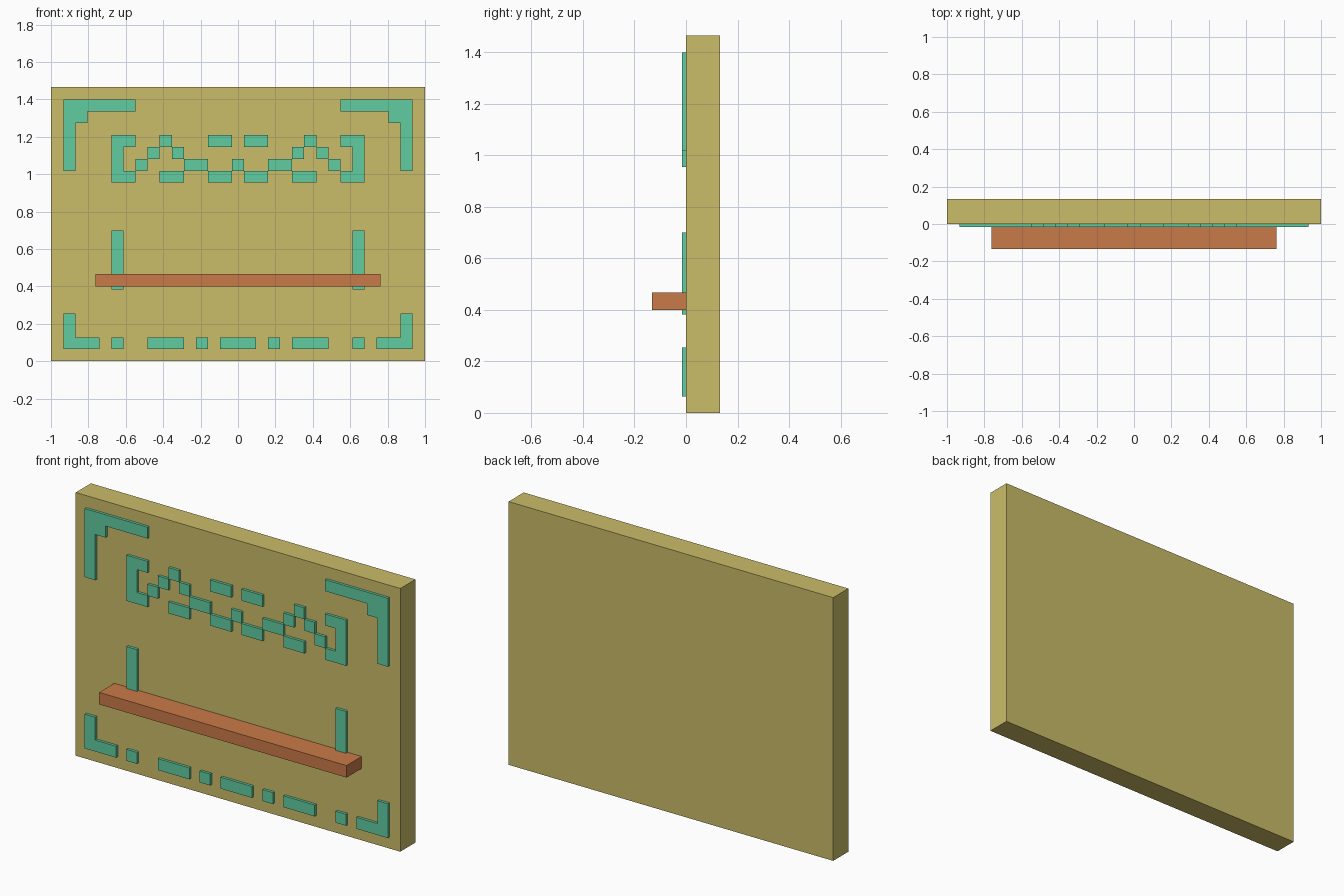
import bpy
import bmesh

cube = bpy.data.objects.get("Cube")
if cube:
    bpy.data.objects.remove(cube, do_unlink=True)


def material(name, rgb):
    mat = bpy.data.materials.new(name)
    mat.use_nodes = True
    mat.diffuse_color = (*rgb, 1)
    mat.node_tree.nodes["Principled BSDF"].inputs["Base Color"].default_value = (*rgb, 1)
    return mat


def add_object(name, bm, mat):
    mesh = bpy.data.meshes.new(name)
    bm.to_mesh(mesh)
    bm.free()
    mesh.materials.append(mat)
    obj = bpy.data.objects.new(name, mesh)
    bpy.context.collection.objects.link(obj)
    return obj


def box(name, low, high, mat):
    bm = bmesh.new()
    bmesh.ops.create_cube(bm, size=1)
    for v in bm.verts:
        v.co = [(a + b) / 2 + c * (b - a) for a, b, c in zip(low, high, v.co)]
    return add_object(name, bm, mat)


CELL_X, CELL_Z, BASE_Z, RELIEF = 0.0644, 0.0636, 0.064, 0.015
COLUMNS = 29


def relief(name, rects, mat):
    """Raised pattern from (column, row, width, height) cell blocks, mirrored across x."""
    cells = set()
    for col, row, width, height in rects:
        for c in range(col, col + width):
            for r in range(row, row + height):
                cells |= {(c, r), (COLUMNS - 1 - c, r)}
    bm = bmesh.new()
    for c, r in sorted(cells):
        corners = ((c, r), (c + 1, r), (c + 1, r + 1), (c, r + 1))
        bm.faces.new([bm.verts.new(((i - COLUMNS / 2) * CELL_X, -RELIEF,
                                    BASE_Z + j * CELL_Z)) for i, j in corners])
    bmesh.ops.remove_doubles(bm, verts=bm.verts[:], dist=0.001)
    # Pull the outline back to the wall, then merge flat neighbours
    out = bmesh.ops.extrude_face_region(bm, geom=bm.faces[:], use_keep_orig=True)
    for v in out["geom"]:
        if isinstance(v, bmesh.types.BMVert):
            v.co.y = 0
    bmesh.ops.recalc_face_normals(bm, faces=bm.faces[:])
    bmesh.ops.dissolve_limit(bm, angle_limit=0.01, verts=bm.verts[:], edges=bm.edges[:])
    return add_object(name, bm, mat)


sand = material("sand yellow", (0.591, 0.503, 0.138))
teal = material("sea green", (0.117, 0.61, 0.352))
clay = material("clay orange", (0.584, 0.195, 0.065))

# Wall slab and shelf
box("wall_panel", (-1, 0, 0), (1, 0.133, 1.466), sand)
box("shelf", (-0.762, -0.133, 0.4), (0.762, 0, 0.467), clay)

# Raised ornaments
relief("top_corners", [(0, 20, 6, 1), (0, 19, 2, 1), (0, 15, 1, 5)], teal)
relief("bottom_corners", [(0, 0, 3, 1), (0, 1, 1, 2)], teal)
relief("bottom_dashes", [(4, 0, 1, 1), (7, 0, 3, 1), (11, 0, 1, 1), (13, 0, 3, 1)], teal)
relief("shelf_supports", [(4, 5, 1, 5)], teal)
relief("frieze_brackets", [(4, 14, 1, 4), (5, 14, 1, 1), (5, 17, 1, 1)], teal)
relief("frieze_steps", [(6, 15, 1, 1), (7, 16, 1, 1), (8, 17, 1, 1), (9, 16, 1, 1),
                        (10, 15, 2, 1), (8, 14, 2, 1)], teal)
relief("frieze_centre", [(12, 17, 2, 1), (12, 14, 2, 1), (14, 15, 1, 1)], teal)
